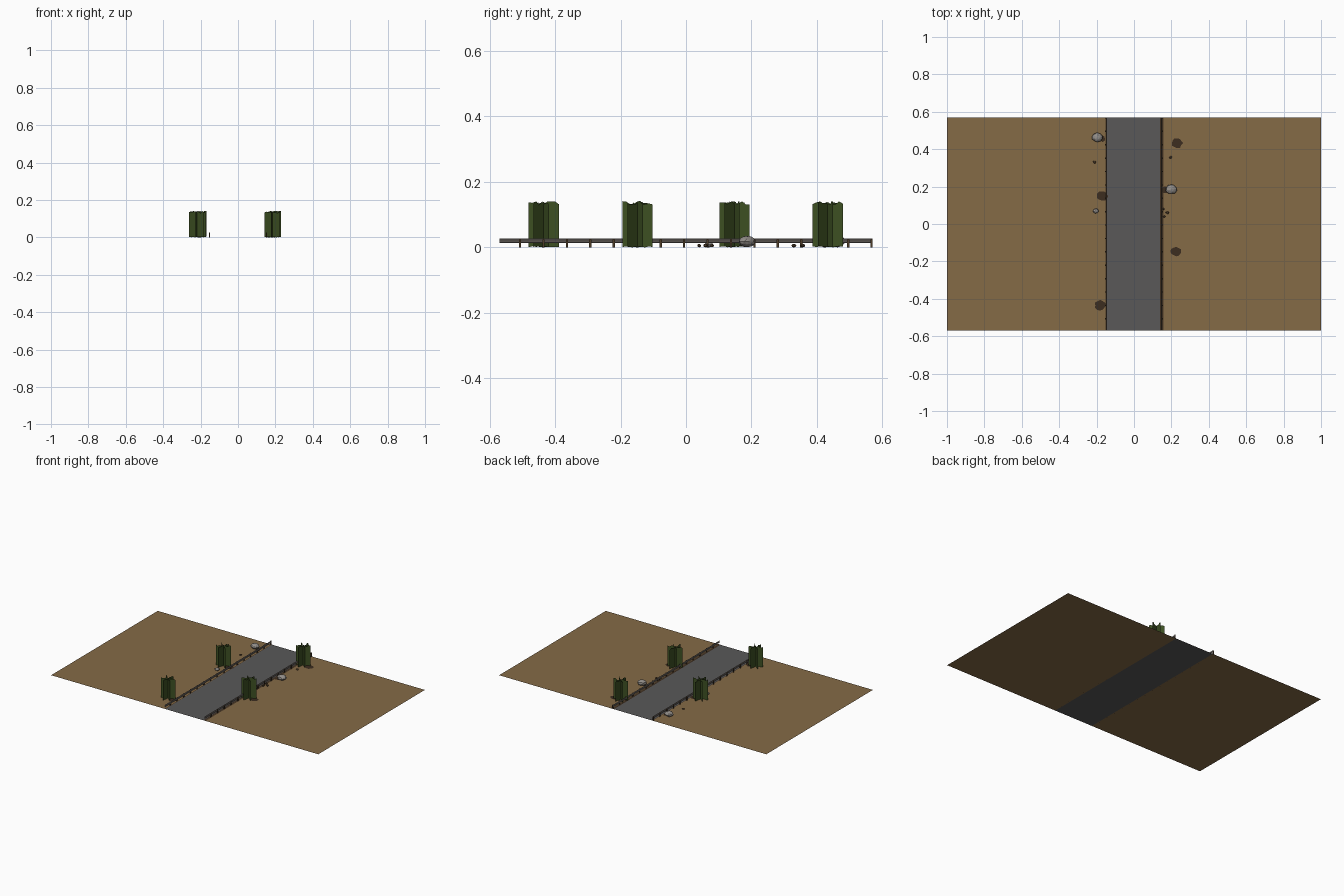
import bpy, bmesh, math, random
from mathutils import Vector, Matrix

if "Cube" in bpy.data.objects:
    bpy.data.objects.remove(bpy.data.objects["Cube"])

random.seed(4)


def material(name, rgb):
    m = bpy.data.materials.new(name)
    m.diffuse_color = (*rgb, 1)
    m.use_nodes = True
    m.node_tree.nodes["Principled BSDF"].inputs["Base Color"].default_value = m.diffuse_color
    return m


DIRT = material("dirt brown", (0.235, 0.145, 0.062))
ASPHALT = material("asphalt grey", (0.100, 0.098, 0.098))
GREEN = material("leaf green", (0.046, 0.078, 0.016))
METAL = material("weathered metal", (0.26, 0.23, 0.21))
RUST = material("rusty brown", (0.075, 0.045, 0.022))
STONE = material("stone grey", (0.29, 0.27, 0.25))
DARK = material("dark undergrowth", (0.045, 0.026, 0.014))

HALF_Y = 0.57


def finish(name, bm, mat):
    me = bpy.data.meshes.new(name)
    bm.to_mesh(me)
    bm.free()
    me.materials.append(mat)
    ob = bpy.data.objects.new(name, me)
    bpy.context.collection.objects.link(ob)
    return ob


def sheet(name, x0, x1, z, mat):
    bm = bmesh.new()
    bm.faces.new([bm.verts.new(p) for p in
                  ((x0, -HALF_Y, z), (x1, -HALF_Y, z), (x1, HALF_Y, z), (x0, HALF_Y, z))])
    return finish(name, bm, mat)


def box(bm, c, size):
    bmesh.ops.create_cube(bm, size=1, matrix=Matrix.Translation(c) @ Matrix.Diagonal((*size, 1)))


# Flat ground and road
sheet("ground_left", -1, -0.145, 0, DIRT)
sheet("ground_right", 0.145, 1, 0, DIRT)
sheet("road", -0.145, 0.145, 0, ASPHALT)
sheet("road_edge_right", 0.140, 0.148, 0.001, DARK)
sheet("road_verge_right", 0.148, 0.158, 0.001, RUST)
sheet("road_edge_left", -0.149, -0.145, 0.001, DARK)


# Guard rails: ribbed strip on small posts
def guard_rail(side, label):
    bm = bmesh.new()
    profile = [(0.000, 0.013), (0.002, 0.016), (0.000, 0.020), (0.002, 0.024), (0.000, 0.027)]
    rows = [[bm.verts.new((side * (0.148 + dx), y, z)) for dx, z in profile]
            for y in (-HALF_Y, HALF_Y)]
    for i in range(len(profile) - 1):
        bm.faces.new((rows[0][i], rows[1][i], rows[1][i + 1], rows[0][i + 1]))
    bmesh.ops.recalc_face_normals(bm, faces=bm.faces)
    finish("guard_rail_" + label, bm, METAL)
    bm = bmesh.new()
    for i in range(16):
        y = -0.507 + i * 0.0716
        if y < HALF_Y:
            box(bm, (side * 0.152, y, 0.0125), (0.004, 0.007, 0.025))
    finish("rail_posts_" + label, bm, RUST)


guard_rail(-1, "left")
guard_rail(1, "right")


# Trees: crossed upright foliage cards with ragged tops
def tree(x, y, index):
    bm = bmesh.new()
    n = 8
    for k in range(3):
        a = math.radians(20 + 60 * k)
        d = Vector((math.cos(a), math.sin(a), 0)) * 0.047
        low, high = [], []
        for i in range(n + 1):
            p = Vector((x, y, 0)) + d * (2 * i / n - 1)
            low.append(bm.verts.new(p + Vector((0, 0, random.uniform(0, 0.004)))))
            high.append(bm.verts.new(p + Vector((0, 0, random.uniform(0.130, 0.142)))))
        for i in range(n):
            bm.faces.new((low[i], low[i + 1], high[i + 1], high[i]))
    finish(f"tree_{index}", bm, GREEN)


# Flat leafy patch beside each tree base
def patch(name, x, y, r):
    bm = bmesh.new()
    vs = []
    for i in range(12):
        a = i * math.tau / 12
        q = r * random.uniform(0.8, 1.1)
        vs.append(bm.verts.new((x + 1.08 * q * math.cos(a), y + q * math.sin(a), 0.0025)))
    bm.faces.new(vs)
    finish(name, bm, DARK)


spots = [(0.185, 0.433, 0.230), (0.185, -0.148, 0.226),
         (-0.213, 0.148, -0.170), (-0.218, -0.435, -0.180)]
for i, (x, y, px) in enumerate(spots):
    tree(x, y, i)
    patch(f"undergrowth_{i}", px, y, 0.028)


# Rocks: lumpy low spheres sitting on the ground
def rock(name, x, y, r, h, mat=STONE):
    bm = bmesh.new()
    bmesh.ops.create_icosphere(bm, subdivisions=2, radius=1)
    for v in bm.verts:
        v.co *= random.uniform(0.9, 1.05)
        v.co = Vector((x + v.co.x * r, y + v.co.y * r * 0.85, max(0, h / 2 + v.co.z * h / 2)))
    finish(name, bm, mat)


rock("boulder_left", -0.197, 0.463, 0.029, 0.036)
rock("boulder_right", 0.200, 0.186, 0.031, 0.036)
rock("small_rock", -0.205, 0.070, 0.016, 0.018)
patch("boulder_litter_left", -0.170, 0.456, 0.016)
patch("boulder_litter_right", 0.167, 0.182, 0.018)
pebbles = [(-0.212, 0.33, 0.009), (0.195, 0.357, 0.009), (0.178, 0.06, 0.009),
           (0.161, 0.04, 0.007), (0.158, 0.08, 0.006)]
for i, (x, y, r) in enumerate(pebbles):
    rock(f"pebble_{i}", x, y, r, 0.011, RUST)
